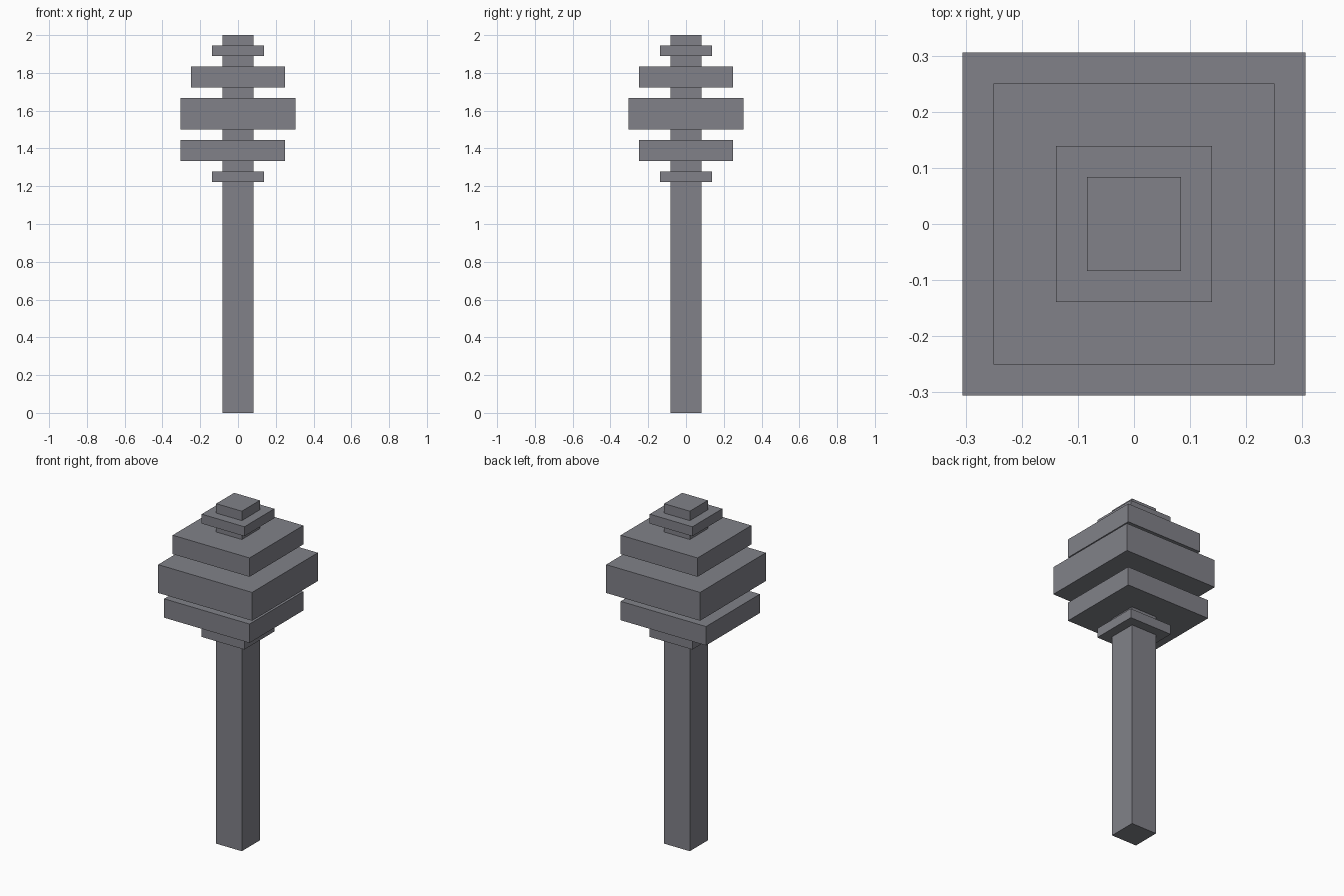
import bpy

default = bpy.data.objects.get("Cube")
if default:
    bpy.data.objects.remove(default, do_unlink=True)

U = 2 / 36  # grid unit: the model is 36 units tall

# Single stone grey material
grey = bpy.data.materials.new("slate_grey")
grey.use_nodes = True
colour = (0.22, 0.222, 0.25, 1)
grey.diffuse_color = colour
bsdf = grey.node_tree.nodes["Principled BSDF"]
bsdf.inputs["Base Color"].default_value = colour
bsdf.inputs["Roughness"].default_value = 0.8


def block(name, width, bottom, top, extra_right=0):
    """Square block in grid units, optionally extended towards -x."""
    bpy.ops.mesh.primitive_cube_add(
        size=1, location=(-extra_right * U / 2, 0, (bottom + top) * U / 2))
    ob = bpy.context.object
    ob.name = name
    ob.scale = ((width + extra_right) * U, width * U, (top - bottom) * U)
    bpy.ops.object.transform_apply(location=False, rotation=False, scale=True)
    ob.data.materials.append(grey)
    return ob


# Shaft running the full height
block("shaft", 3, 0, 36)

# Stacked plates of the head; the lower large one overhangs on one side
block("lower_collar", 5, 22, 23)
block("lower_plate", 9, 24, 26, extra_right=1)
block("middle_plate", 11, 27, 30)
block("upper_plate", 9, 31, 33)
block("upper_collar", 5, 34, 35)
